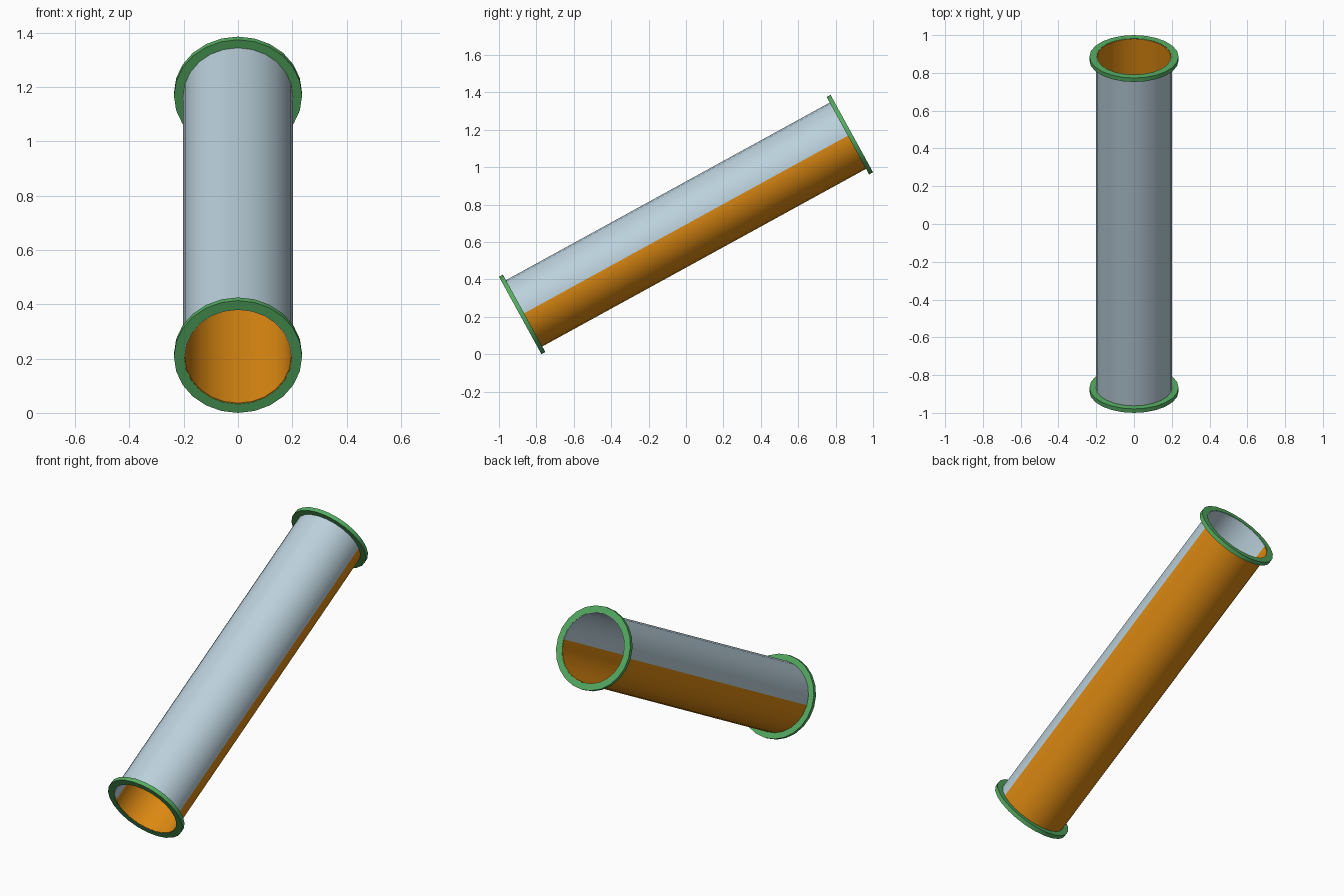
import bpy, bmesh, math
from mathutils import Matrix

if "Cube" in bpy.data.objects:
    bpy.data.objects.remove(bpy.data.objects["Cube"])

TILT = math.atan2(0.96, 1.75)      # slope of the pipe axis
R_OUT, R_IN, R_FLANGE = 0.202, 0.196, 0.236
FLANGE_T = 0.024
SIDES = 24
HALF = (1.0 - R_FLANGE * math.sin(TILT)) / math.cos(TILT)
CENTRE_Z = R_FLANGE * math.cos(TILT) + HALF * math.sin(TILT)


def material(name, rgb):
    m = bpy.data.materials.new(name)
    m.diffuse_color = (*rgb, 1)
    m.use_nodes = True
    m.node_tree.nodes["Principled BSDF"].inputs["Base Color"].default_value = m.diffuse_color
    return m


pale_blue = material("pale_blue", (0.50, 0.64, 0.72))
orange = material("orange", (0.72, 0.25, 0.006))
green = material("green", (0.09, 0.41, 0.12))

# local +y runs along the pipe, local +z is its upper side
PLACE = Matrix.Translation((0, 0, CENTRE_Z)) @ Matrix.Rotation(TILT, 4, 'X')


def ring(name, r_in, r_out, y0, y1, mats):
    """Hollow cylinder along local y; lower half takes the last material."""
    bm = bmesh.new()
    loops = []
    for r, y in ((r_out, y0), (r_out, y1), (r_in, y1), (r_in, y0)):
        loops.append([bm.verts.new((r * math.cos(2 * math.pi * i / SIDES), y,
                                    r * math.sin(2 * math.pi * i / SIDES)))
                      for i in range(SIDES)])
    for k in range(4):
        a, b = loops[k], loops[(k + 1) % 4]
        for i in range(SIDES):
            j = (i + 1) % SIDES
            f = bm.faces.new((a[i], a[j], b[j], b[i]))
            if f.calc_center_median().z < 0:
                f.material_index = len(mats) - 1
    bmesh.ops.recalc_face_normals(bm, faces=bm.faces)
    bm.transform(PLACE)
    me = bpy.data.meshes.new(name)
    bm.to_mesh(me)
    bm.free()
    for m in mats:
        me.materials.append(m)
    ob = bpy.data.objects.new(name, me)
    bpy.context.collection.objects.link(ob)
    bpy.ops.object.select_all(action='DESELECT')
    ob.select_set(True)
    bpy.context.view_layer.objects.active = ob
    bpy.ops.object.shade_smooth_by_angle(angle=math.radians(30))


# two-tone pipe: pale upper half, orange lower half
ring("pipe", R_IN, R_OUT, -HALF + 0.002, HALF - 0.002, [pale_blue, orange])
# end flanges
ring("lower_flange", 0.199, R_FLANGE, -HALF, -HALF + FLANGE_T, [green])
ring("upper_flange", 0.199, R_FLANGE, HALF - FLANGE_T, HALF, [green])
